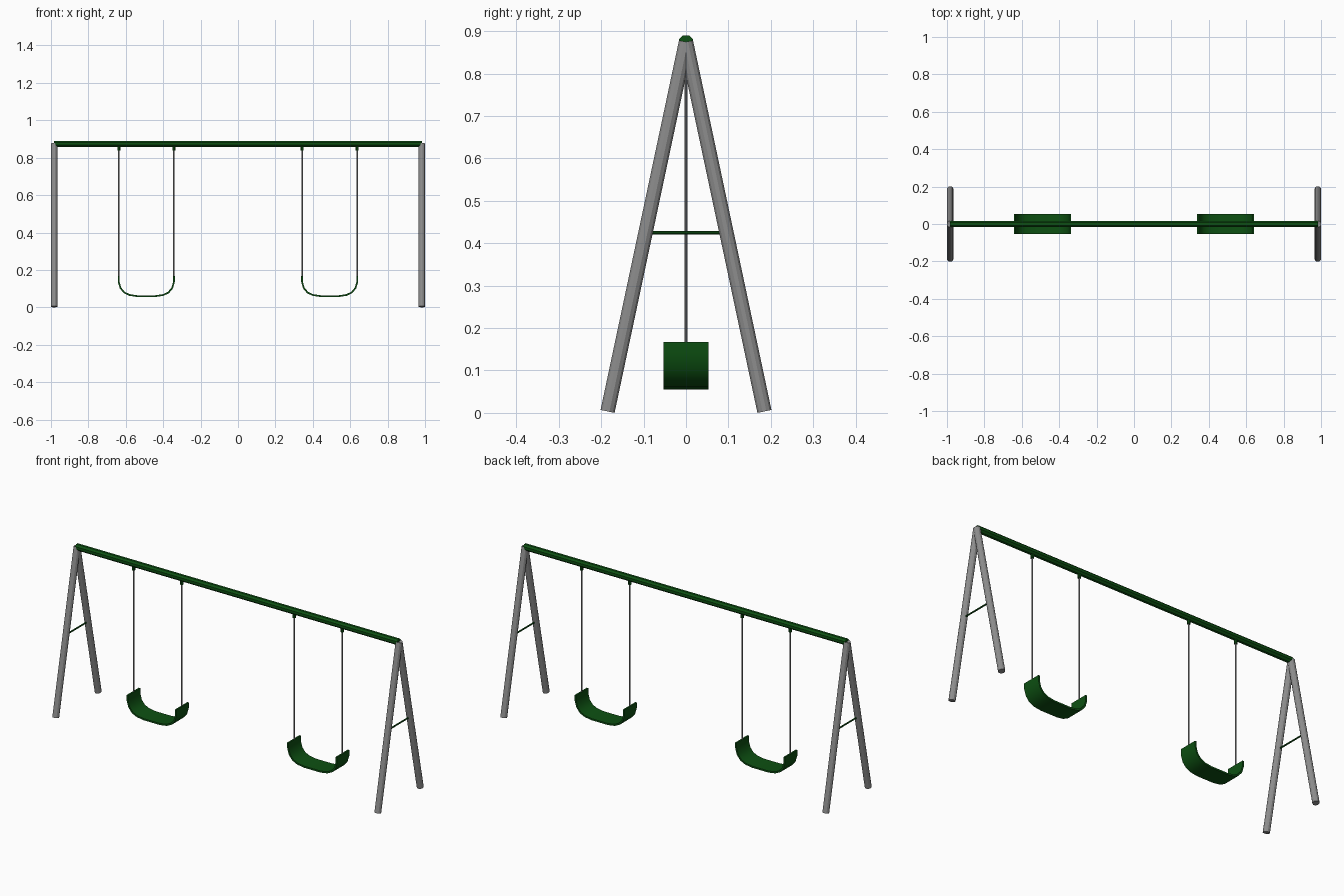
import bpy, bmesh, math
from mathutils import Vector

cube = bpy.data.objects.get("Cube")
if cube:
    bpy.data.objects.remove(cube, do_unlink=True)


def material(name, color):
    m = bpy.data.materials.new(name)
    m.use_nodes = True
    m.diffuse_color = color
    m.node_tree.nodes["Principled BSDF"].inputs["Base Color"].default_value = color
    return m


GREEN = material("dark green paint", (0.004, 0.08, 0.006, 1))
GREY = material("galvanised grey", (0.27, 0.27, 0.27, 1))


def rod(name, a, b, radius, mat, sides=8):
    """Straight faceted bar between two points, with a flat side facing along its normal."""
    a, b = Vector(a), Vector(b)
    bpy.ops.mesh.primitive_cylinder_add(vertices=sides, radius=radius, depth=(b - a).length)
    o = bpy.context.object
    o.name = name
    for v in o.data.vertices:
        x, y = v.co.xy
        t = math.pi / sides
        v.co.x, v.co.y = x * math.cos(t) - y * math.sin(t), x * math.sin(t) + y * math.cos(t)
    o.rotation_euler = (b - a).to_track_quat("Z", "Y").to_euler()
    o.location = (a + b) / 2
    o.data.materials.append(mat)
    return o


def belt_seat(name, x):
    """Curved strip seat, mirrored about its middle and thickened."""
    half = [(0.148, 0.167), (0.148, 0.137), (0.138, 0.103), (0.118, 0.079), (0.09, 0.066), (0.05, 0.06)]
    path = [(-px, pz) for px, pz in half] + half[::-1]
    bm = bmesh.new()
    rows = [[bm.verts.new((px, y, pz)) for y in (-0.053, 0.053)] for px, pz in path]
    for p, q in zip(rows, rows[1:]):
        bm.faces.new((p[0], q[0], q[1], p[1]))
    mesh = bpy.data.meshes.new(name)
    bm.to_mesh(mesh)
    bm.free()
    o = bpy.data.objects.new(name, mesh)
    bpy.context.collection.objects.link(o)
    o.location.x = x
    mesh.materials.append(GREEN)
    mod = o.modifiers.new("thickness", "SOLIDIFY")
    mod.thickness = 0.009
    mod.offset = 0
    mod.use_even_offset = True
    bpy.ops.object.select_all(action="DESELECT")
    o.select_set(True)
    bpy.context.view_layer.objects.active = o
    bpy.ops.object.modifier_apply(modifier=mod.name)
    bpy.ops.object.shade_smooth_by_angle(angle=math.radians(40))


# Top beam
END = 0.983
rod("top_beam", (-END, 0, 0.874), (END, 0, 0.874), 0.0178, GREEN)

# A-frames at both ends
for side, sx in (("left", 1), ("right", -1)):
    x = sx * END
    for place, sy in (("front", -1), ("back", 1)):
        rod(f"{side}_{place}_leg", (x, sy * 0.185, 0.0035), (x, 0, 0.875), 0.0175, GREY, 12)
    rod(f"{side}_cross_brace", (x, -0.092, 0.425), (x, 0.092, 0.425), 0.0045, GREEN)

# Two swings
for side, sx in (("left", 1), ("right", -1)):
    cx = sx * 0.49
    belt_seat(f"{side}_seat", cx)
    for place, dx in (("outer", sx * 0.147), ("inner", -sx * 0.147)):
        x = cx + dx
        rod(f"{side}_{place}_chain", (x, 0, 0.16), (x, 0, 0.85), 0.0036, GREY)
        rod(f"{side}_{place}_hanger", (x, 0, 0.838), (x, 0, 0.862), 0.009, GREEN)
